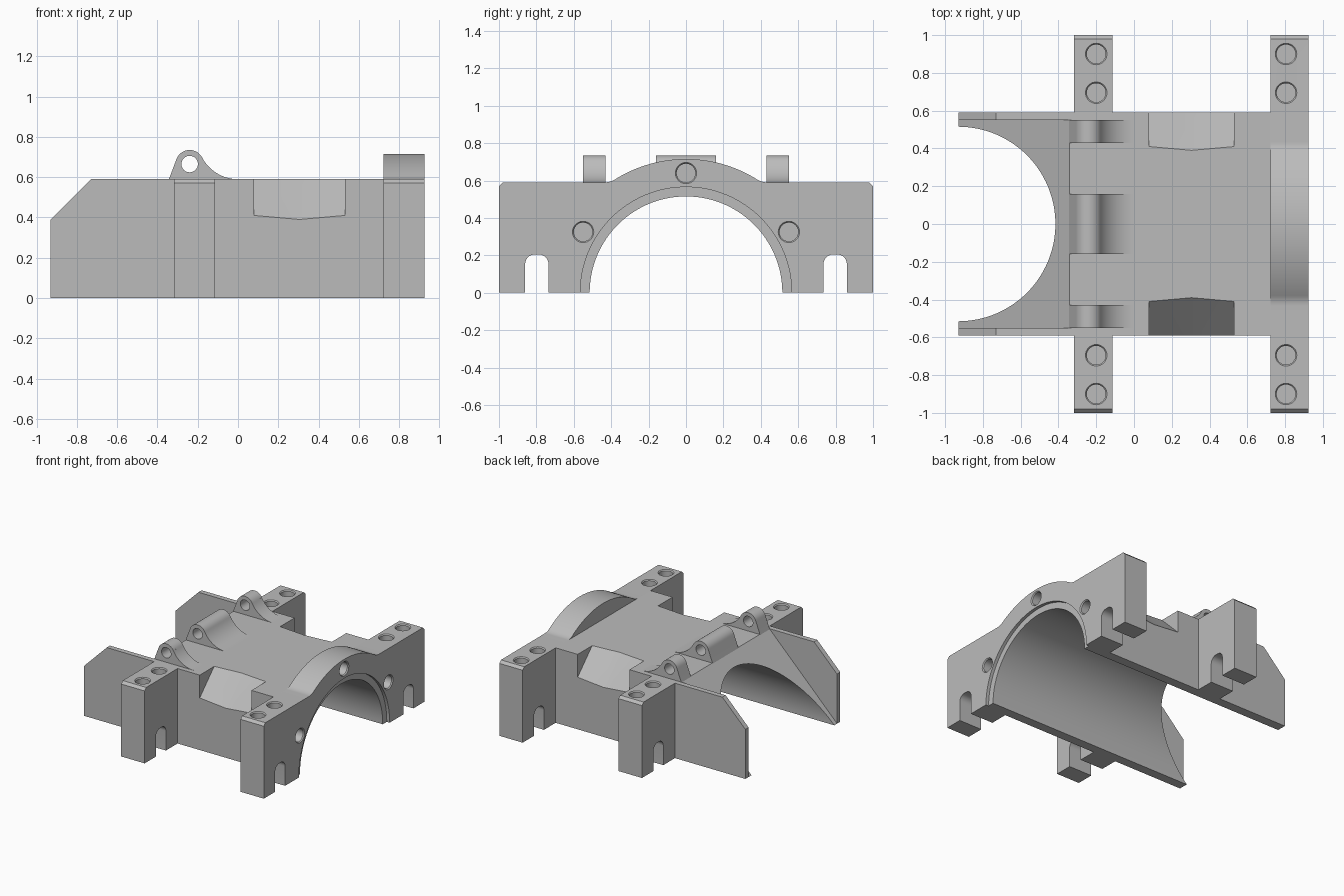
import bpy, bmesh
from math import sin, cos, radians, pi

old = bpy.data.objects.get("Cube")
if old:
    bpy.data.objects.remove(old, do_unlink=True)

grey = bpy.data.materials.new("plain grey")
grey.use_nodes = True
grey.diffuse_color = (0.5, 0.5, 0.5, 1)
grey.node_tree.nodes["Principled BSDF"].inputs["Base Color"].default_value = (0.5, 0.5, 0.5, 1)

BORE, TOP, SIDE = 0.515, 0.59, 0.59
ORDER = {"x": lambda u, v, t: (t, u, v),
         "y": lambda u, v, t: (u, t, v),
         "z": lambda u, v, t: (u, v, t)}


def arc(cu, cv, r, a, b, n=16):
    angles = [radians(a + (b - a) * i / n) for i in range(n + 1)]
    return [(cu + r * cos(t), cv + r * sin(t)) for t in angles]


def finish(name, bm):
    bmesh.ops.recalc_face_normals(bm, faces=bm.faces)
    mesh = bpy.data.meshes.new(name)
    bm.to_mesh(mesh)
    bm.free()
    mesh.materials.append(grey)
    obj = bpy.data.objects.new(name, mesh)
    bpy.context.collection.objects.link(obj)
    return obj


def prism(name, profile, axis, start, end, grow=1.0, centre=(0, 0)):
    """Extrude a flat profile along an axis, optionally scaling the far end."""
    bm = bmesh.new()
    place = ORDER[axis]
    cu, cv = centre
    near = [bm.verts.new(place(u, v, start)) for u, v in profile]
    far = [bm.verts.new(place(cu + (u - cu) * grow, cv + (v - cv) * grow, end))
           for u, v in profile]
    bm.faces.new(near)
    bm.faces.new(far)
    for i in range(len(near)):
        j = (i + 1) % len(near)
        bm.faces.new((near[i], near[j], far[j], far[i]))
    return finish(name, bm)


def cut(target, cutter):
    mod = target.modifiers.new("cut", "BOOLEAN")
    mod.operation = "DIFFERENCE"
    mod.solver = "EXACT"
    mod.object = cutter
    bpy.context.view_layer.objects.active = target
    bpy.ops.object.modifier_apply(modifier=mod.name)
    bpy.data.objects.remove(cutter, do_unlink=True)


def drill(target, u, v, axis, face, depth):
    """Blind round hole with a small chamfered rim."""
    ring = arc(u, v, 0.05, 0, 348.75, 31)
    cut(target, prism("drill", ring, axis, face - depth, face + 0.02))
    cut(target, prism("rim", ring, axis, face - 0.008, face + 0.008, 1.28, (u, v)))


def mirrored(half):
    """Close a half profile that starts and ends on the centre line."""
    return half + [(-u, v) for u, v in reversed(half[1:-1])]


# Slotted foot and chamfered outer corner shared by arms and end frame
slot = ([(0.735, 0)] + arc(0.787, 0.153, 0.052, 180, 90, 8)
        + arc(0.808, 0.153, 0.052, 90, 0, 8) + [(0.86, 0)])
foot = slot + [(1, 0), (1, TOP - 0.02), (0.98, TOP)]

# Casing with a half-round bore
casing = prism("casing", [(-SIDE, 0), (-SIDE, TOP), (SIDE, TOP), (SIDE, 0)]
               + arc(0, 0, BORE, 0, 180, 64), "x", -0.93, 0.722)

# Sloped mouth between two cheeks, whose corners are chamfered
cut(casing, prism("mouth", [(-1.1, -0.169), (-0.131, 0.8), (-1.1, 0.8)], "y", -0.55, 0.55))
cut(casing, prism("cheek_corner", [(-1.1, 0.22), (-0.6, 0.72), (-1.1, 0.72)], "y", -0.8, 0.8))

# Slanted pockets with a shallow valley on both sides
for s in (-1, 1):
    bm = bmesh.new()
    for x, c in ((0.08, 1.0), (0.305, 0.98), (0.53, 1.0)):
        for y, z in ((c - 0.7, 0.7), (0.7, c - 0.7), (0.7, 0.7)):
            bm.verts.new((x, s * y, z))
    bmesh.ops.convex_hull(bm, input=bm.verts[:])
    cut(casing, finish("pocket", bm))

# End frame with raised arch
arch = 57.8
half = (arc(0, 0, BORE, 90, 0, 32) + foot
        + arc(0.434, 0.69, 0.1, 270, 180 + arch, 8)
        + arc(0, 0, 0.715, arch, 90, 20))
end_frame = prism("end_frame", mirrored(half), "x", 0.722, 0.925)
cut(end_frame, prism("seat_recess", arc(0, 0, 0.565, 0, 357.1875, 127), "x", 0.9, 1.0))
for y, z in ((0, 0.64), (-0.55, 0.325), (0.55, 0.325)):
    drill(end_frame, y, z, "x", 0.925, 0.15)

# Side mounting arms
parts = [casing, end_frame]
arms = []
for s, side in ((-1, "right"), (1, "left")):
    profile = [(s * u, v) for u, v in [(SIDE, 0)] + foot + [(SIDE, TOP)]]
    arms.append(prism(side + "_arm", profile, "x", -0.317, -0.113))
parts += arms

# Bolt holes on top of arms and end frame
for s, arm in zip((-1, 1), arms):
    for y in (0.695, 0.9):
        drill(arm, -0.2, s * y, "z", TOP, 0.2)
        drill(end_frame, 0.805, s * y, "z", TOP, 0.2)

# Hinge lugs with a swept fillet behind
lug = ([(-0.345, 0.585)] + arc(-0.24, 0.665, 0.07, 163, 27.7, 20)
       + arc(0, 0.791, 0.201, 207.7, 270, 16) + [(0, 0.585)])
for name, a, b in (("middle_lug", -0.16, 0.16), ("left_lug", 0.43, 0.55),
                   ("right_lug", -0.55, -0.43)):
    obj = prism(name, lug, "y", a, b)
    cut(obj, prism("pin_hole", arc(-0.24, 0.665, 0.041, 0, 348.75, 31), "y", a - 0.1, b + 0.1))
    parts.append(obj)

# Smooth the round surfaces, keep edges sharp
bpy.ops.object.select_all(action="DESELECT")
for obj in parts:
    obj.select_set(True)
bpy.context.view_layer.objects.active = casing
bpy.ops.object.shade_smooth_by_angle(angle=pi / 9)
